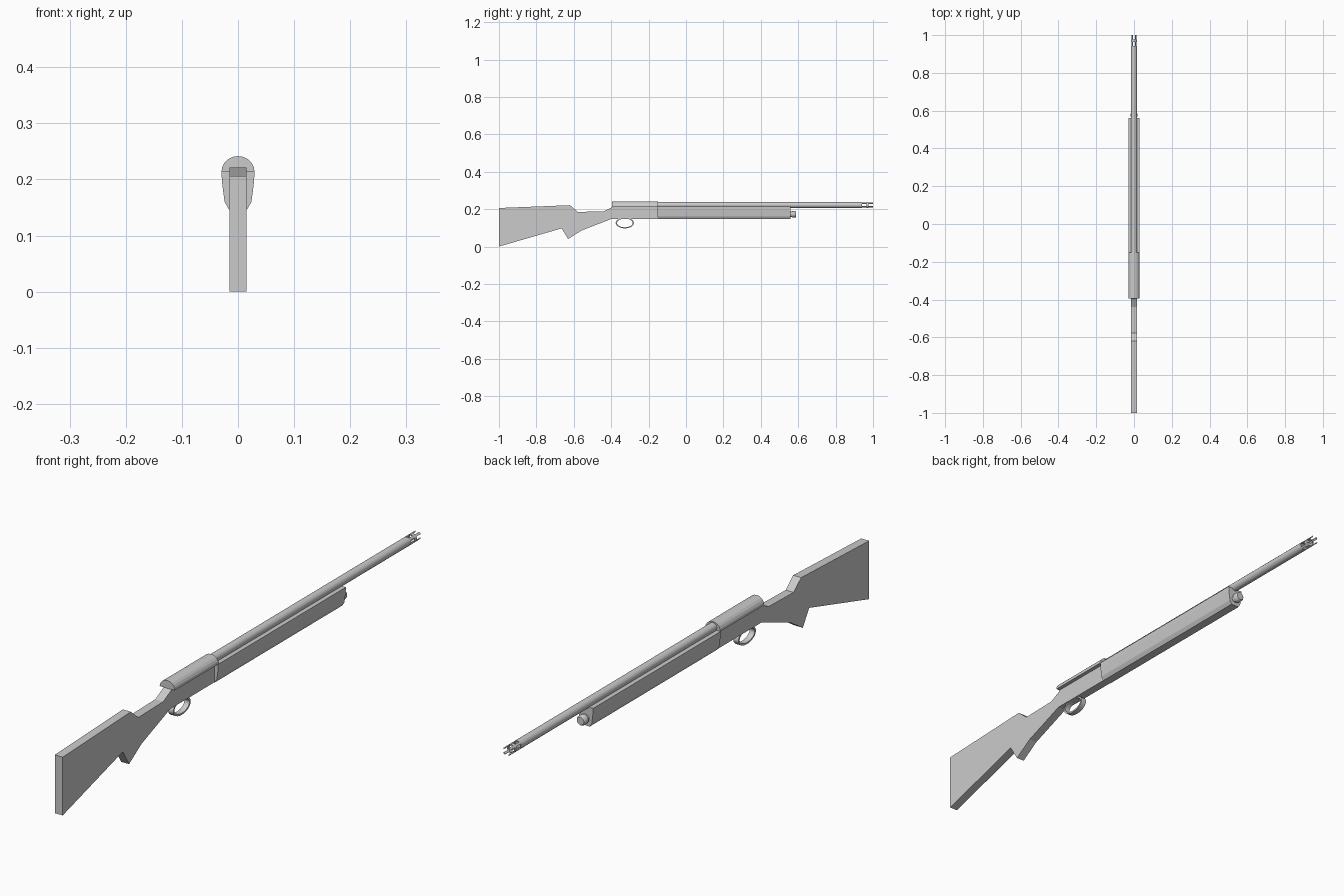
import bpy, bmesh, math

if "Cube" in bpy.data.objects:
    bpy.data.objects.remove(bpy.data.objects["Cube"])


def finish(bm, name, smooth=False):
    bmesh.ops.recalc_face_normals(bm, faces=bm.faces)
    me = bpy.data.meshes.new(name)
    bm.to_mesh(me)
    bm.free()
    ob = bpy.data.objects.new(name, me)
    bpy.context.collection.objects.link(ob)
    if smooth:
        bpy.ops.object.select_all(action='DESELECT')
        ob.select_set(True)
        bpy.context.view_layer.objects.active = ob
        bpy.ops.object.shade_smooth_by_angle(angle=math.radians(35))
    return ob


def extrude(name, points, direction):
    """Closed polygon pushed along a direction into a solid."""
    bm = bmesh.new()
    face = bm.faces.new([bm.verts.new(p) for p in points])
    new = bmesh.ops.extrude_face_region(bm, geom=[face])['geom']
    verts = [g for g in new if isinstance(g, bmesh.types.BMVert)]
    bmesh.ops.translate(bm, verts=verts, vec=direction)
    return finish(bm, name)


def lathe_y(name, stations, z, sides=12):
    """Capped round part along y from (y, radius) stations."""
    bm = bmesh.new()
    rings = []
    for y, r in stations:
        rings.append([bm.verts.new((r * math.cos(2 * math.pi * i / sides), y,
                                    z + r * math.sin(2 * math.pi * i / sides)))
                      for i in range(sides)])
    for a, b in zip(rings, rings[1:]):
        for i in range(sides):
            j = (i + 1) % sides
            bm.faces.new((a[i], a[j], b[j], b[i]))
    bm.faces.new(rings[0])
    bm.faces.new(rings[-1])
    return finish(bm, name, True)


# stock and receiver body, one flat side profile
W = 0.0155
side = [(-1, 0), (-1, 0.206), (-0.62, 0.221), (-0.578, 0.185), (-0.44, 0.188),
        (-0.40, 0.208), (-0.39, 0.216), (-0.15, 0.216), (-0.15, 0.147),
        (-0.40, 0.147), (-0.56, 0.085), (-0.63, 0.04), (-0.665, 0.097)]
extrude("stock_and_receiver", [(-W, y, z) for y, z in side], (2 * W, 0, 0))

# rounded receiver cover
N = 10
arc = [(0.0295 * math.cos(math.pi * i / N), 0.214 + 0.0275 * math.sin(math.pi * i / N))
       for i in range(N + 1)]
extrude("receiver_cover", [(x, -0.395, z) for x, z in arc], (0, 0.245, 0))

# tapered forend
half = [(0.0295, 0.214), (0.0285, 0.195), (0.024, 0.160), (0.016, 0.146)]
section = half + [(-x, z) for x, z in reversed(half)]
extrude("forend", [(x, -0.152, z) for x, z in section], (0, 0.712, 0))

# barrel and magazine end cap
BZ, BR = 0.222, 0.016
lathe_y("barrel", [(-0.16, BR), (0.935, BR)], BZ)
lathe_y("magazine_cap", [(0.55, 0.014), (0.568, 0.014), (0.568, 0.0175),
                         (0.584, 0.0175), (0.589, 0.014)], 0.172)

# slotted muzzle: tube with windows, a band, then open prongs
SIDES = 12
ys = [0.93, 0.942, 0.964, 0.976, 1.0]
bm = bmesh.new()
rings = []
for y in ys:
    rings.append([bm.verts.new((BR * math.cos(2 * math.pi * i / SIDES), y,
                                BZ + BR * math.sin(2 * math.pi * i / SIDES)))
                  for i in range(SIDES)])
for k in range(len(ys) - 1):
    for i in range(SIDES):
        if k in (1, 3) and i % 3 != 1:
            continue
        j = (i + 1) % SIDES
        bm.faces.new((rings[k][i], rings[k][j], rings[k + 1][j], rings[k + 1][i]))
muzzle = finish(bm, "muzzle")
mod = muzzle.modifiers.new("wall", 'SOLIDIFY')
mod.thickness = 0.004
mod.offset = -1

# oval trigger guard strip
bm = bmesh.new()
SEG = 24
loops = []
for i in range(SEG):
    a = 2 * math.pi * i / SEG
    c, s = math.cos(a), math.sin(a)
    loops.append([bm.verts.new((x, -0.327 + ry * c, 0.126 + rz * s))
                  for x, ry, rz in ((-0.01, 0.049, 0.029), (0.01, 0.049, 0.029),
                                    (0.01, 0.042, 0.023), (-0.01, 0.042, 0.023))])
for i in range(SEG):
    a, b = loops[i], loops[(i + 1) % SEG]
    for k in range(4):
        m = (k + 1) % 4
        bm.faces.new((a[k], a[m], b[m], b[k]))
finish(bm, "trigger_guard", True)
